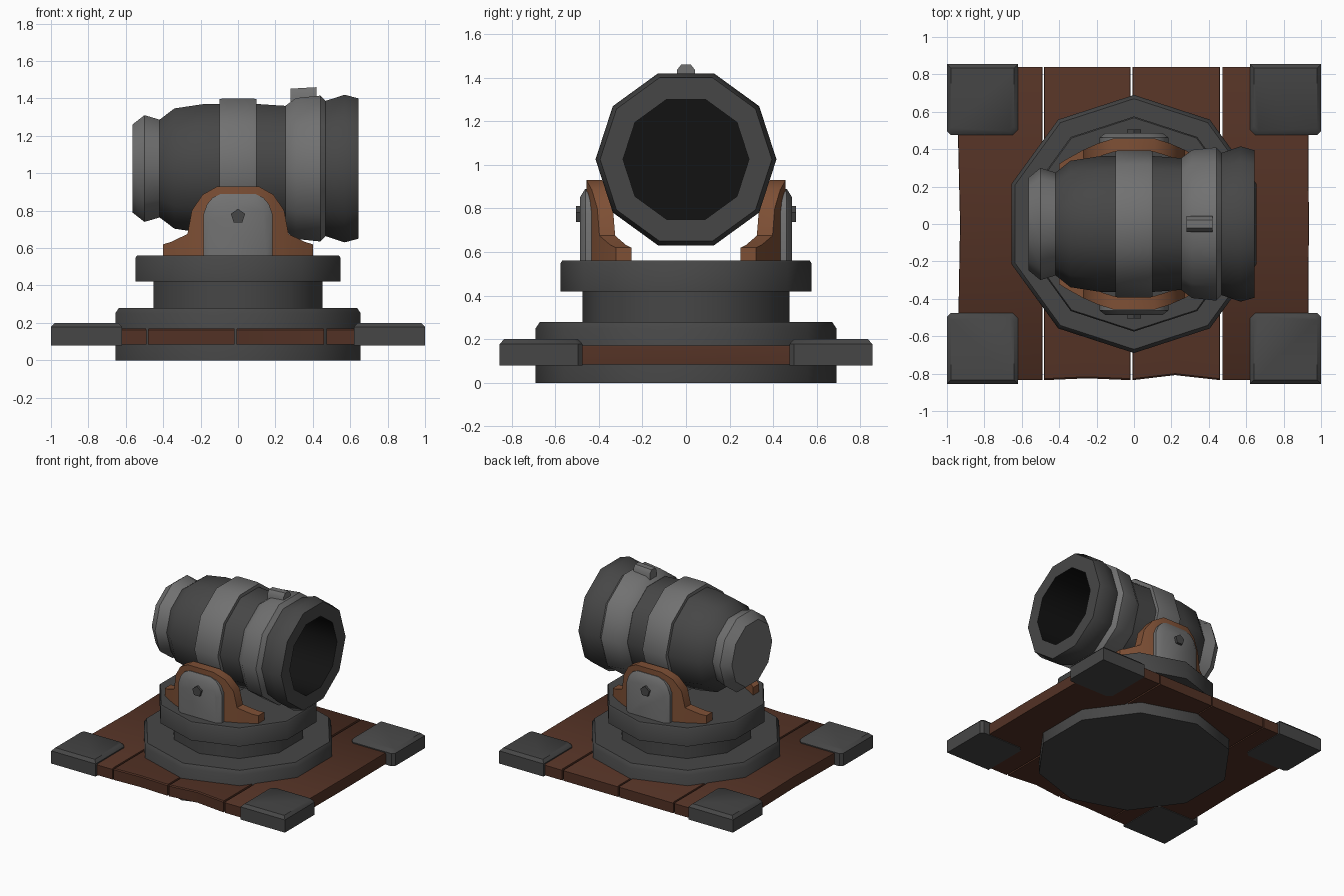
import bpy, bmesh, math

if "Cube" in bpy.data.objects:
    bpy.data.objects.remove(bpy.data.objects["Cube"])


def material(name, rgb):
    m = bpy.data.materials.new(name)
    m.diffuse_color = (*rgb, 1)
    m.use_nodes = True
    m.node_tree.nodes["Principled BSDF"].inputs["Base Color"].default_value = m.diffuse_color
    return m


IRON = material("dark iron", (0.062, 0.062, 0.062))
STEEL = material("light steel", (0.165, 0.165, 0.165))
WOOD = material("warm wood", (0.21, 0.08, 0.036))
PLANK = material("dark wood", (0.085, 0.031, 0.018))
BLACK = material("bore black", (0.006, 0.006, 0.006))
AXIS_Z = 1.025  # height of the barrel axis


def loft(name, rings, mats, closed=False, rule=None, angle=40):
    """Skin a list of equal-length point rings; cap the ends or join them."""
    bm = bmesh.new()
    vs = [[bm.verts.new(p) for p in r] for r in rings]
    n = len(rings[0])
    pairs = list(zip(vs, vs[1:])) + ([(vs[-1], vs[0])] if closed else [])
    for a, b in pairs:
        for i in range(n):
            j = (i + 1) % n
            bm.faces.new((a[i], a[j], b[j], b[i]))
    if not closed:
        bm.faces.new(vs[0])
        bm.faces.new(vs[-1])
    bmesh.ops.recalc_face_normals(bm, faces=bm.faces)
    for f in bm.faces:
        f.smooth = True
        if rule and rule(f.calc_center_median()):
            f.material_index = 1
    for e in bm.edges:
        e.smooth = e.calc_face_angle(0) < math.radians(angle)
    me = bpy.data.meshes.new(name)
    bm.to_mesh(me)
    bm.free()
    for m in mats:
        me.materials.append(m)
    ob = bpy.data.objects.new(name, me)
    bpy.context.collection.objects.link(ob)
    return ob


def deca(r, h, axis):
    """Ten-sided ring with corners on +y and -y."""
    pts = []
    for k in range(10):
        a = k * math.tau / 10
        c, s = r * math.cos(a), r * math.sin(a)
        pts.append((s, c, h) if axis == 'z' else (h, c, AXIS_Z + s))
    return pts


def lathe(name, profile, axis, mats, **kw):
    return loft(name, [deca(r, h, axis) for h, r in profile], mats, **kw)


def shrink(pts, k):
    """Scale a 2D outline about the middle of its bounds."""
    xs, ys = zip(*pts)
    cx, cy = (min(xs) + max(xs)) / 2, (min(ys) + max(ys)) / 2
    return [(cx + (x - cx) * k, cy + (y - cy) * k) for x, y in pts]


# stepped round pedestal
lathe("base_drum", [(0, .69), (.25, .69), (.28, .67)], 'z', [IRON])
lathe("turntable_neck", [(.27, .475), (.43, .475)], 'z', [IRON])
lathe("turntable", [(.42, .575), (.55, .575), (.56, .568)], 'z', [IRON])

# floor planks with slightly uneven edges
planks = [
    [(-.945, -.835), (-.49, -.835), (-.49, .84), (-.95, .84), (-.93, 0)],
    [(-.48, -.835), (-.25, -.825), (-.018, -.835), (-.018, .84), (-.48, .84)],
    [(-.008, -.835), (.22, -.808), (.46, -.835), (.46, .84), (-.008, .84)],
    [(.472, -.835), (.93, -.835), (.935, 0), (.93, .84), (.472, .84)],
]
for i, o in enumerate(planks):
    loft(f"plank_{i + 1}", [[(x, y, z) for x, y in p] for p, z in
         ((o, .085), (o, .163), (shrink(o, .99), .17))], [PLANK])

# iron corner blocks
corner = [(.62, .505), (.65, .475), (.98, .475), (1, .495), (1, .855), (.62, .855)]
for sx in (-1, 1):
    for sy in (-1, 1):
        loft("corner_block", [[(sx * x, sy * y, z) for x, y in p] for p, z in
             ((corner, .08), (corner, .178), (shrink(corner, .89), .2))], [IRON])

# barrel with hollow black bore
lathe("barrel", [(-.42, .274), (-.34, .338), (-.18, .363), (.1, .363), (.26, .352),
                 (.455, .352), (.465, .379), (.57, .415), (.645, .394),
                 (.645, .289), (.25, .289)], 'x', [IRON, BLACK],
      rule=lambda c: .2 < c.x < .64 and math.hypot(c.y, c.z - AXIS_Z) < .29)
lathe("breech_cap", [(-.565, .247), (-.5, .3), (-.41, .272)], 'x', [STEEL])
lathe("middle_band", [(-.1, .34), (-.1, .39), (-.08, .394), (.08, .394), (.1, .39), (.1, .34)],
      'x', [STEEL], closed=True)
lathe("front_band", [(.255, .33), (.255, .354), (.31, .396), (.44, .41), (.468, .38), (.468, .33)],
      'x', [STEEL], closed=True)

# sight block on the front band
sight = [(-.042, 1.38), (.042, 1.38), (.042, 1.432), (.022, 1.458), (-.022, 1.458), (-.042, 1.432)]
loft("sight", [[(x, y, z + dz) for y, z in sight] for x, dz in ((.28, -.006), (.42, .002))], [STEEL])

# curved wooden cradles, steel side plates and bolts, mirrored front to back
half = [(-.4, .62, .25), (-.36, .632, .275), (-.27, .675, .325), (-.247, .8, .335),
        (-.19, .885, .36), (-.11, .93, .385)]  # x, top z, inner y
columns = half + [(-x, z, y) for x, z, y in reversed(half)]
left = [(-.185, .56), (-.185, .78), (-.165, .835), (-.135, .87), (-.09, .89)]
plate = left + [(-x, z) for x, z in reversed(left)]
low = [(x * .82, .56 + (z - .56) * .88) for x, z in plate]
for s, side in ((-1, "front"), (1, "back")):
    loft(f"{side}_cradle", [[(x, s * y, .555), (x, s * (y + .072), .555),
                             (x, s * (y + .072), z), (x, s * y, z)]
                            for x, z, y in columns], [WOOD])
    loft(f"{side}_plate", [[(x, s * y, z) for x, z in p] for p, y in
         ((plate, .39), (plate, .462), (low, .487))], [STEEL])
    bolt = [(.04 * math.sin(k * math.tau / 5), .77 + .04 * math.cos(k * math.tau / 5))
            for k in range(5)]
    loft(f"{side}_bolt", [[(x, s * y, z) for x, z in bolt] for y in (.47, .505)], [IRON])
